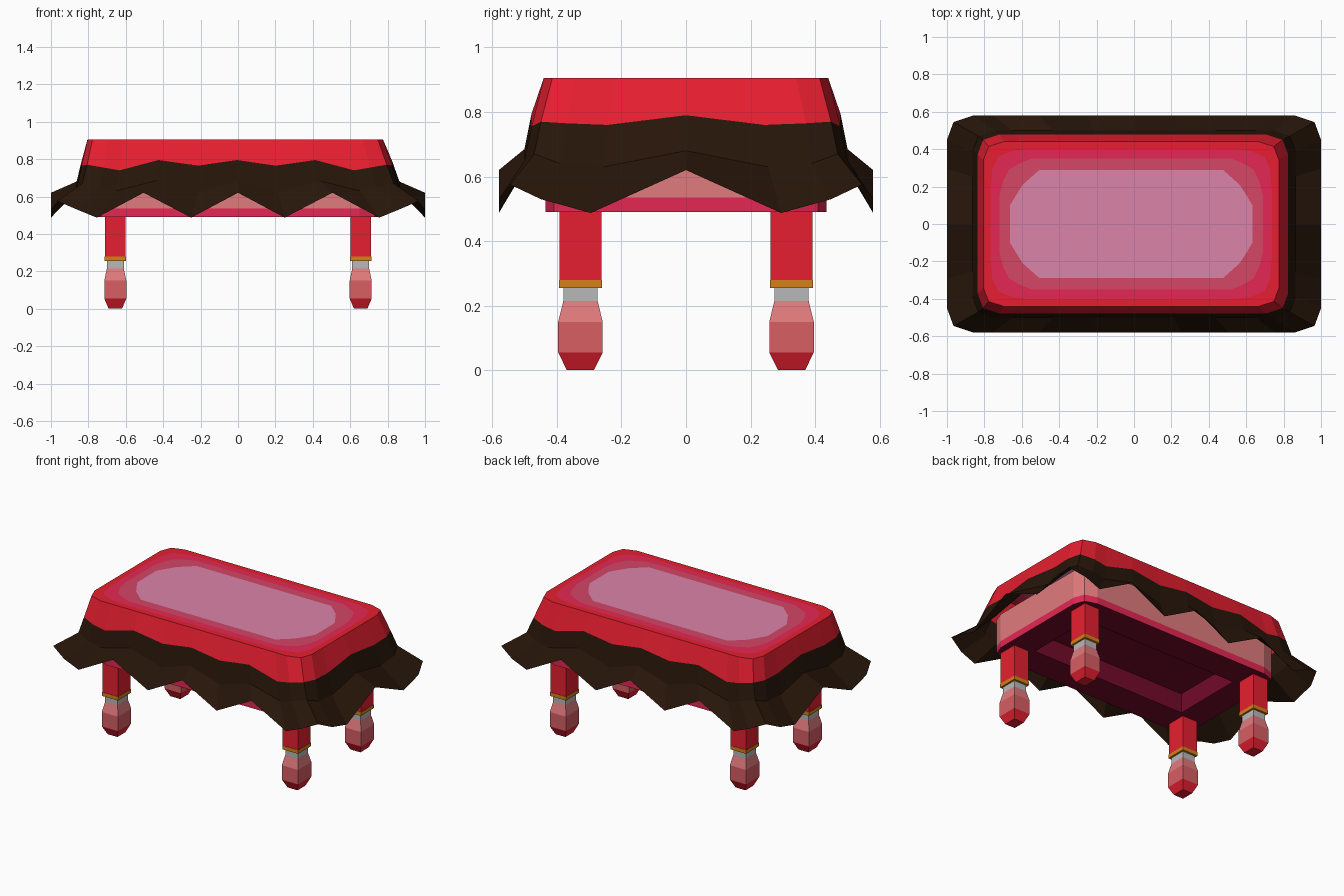
import bpy, bmesh

if "Cube" in bpy.data.objects:
    bpy.data.objects.remove(bpy.data.objects["Cube"])


def mat(name, r, g, b):
    m = bpy.data.materials.new(name)
    m.diffuse_color = tuple(c ** 2.2 for c in (r, g, b)) + (1,)
    m.use_nodes = True
    m.node_tree.nodes["Principled BSDF"].inputs["Base Color"].default_value = m.diffuse_color
    return m


RED = mat("red", .90, .14, .20)
ROSE = mat("rose", .89, .17, .33)
DUSK = mat("dusk", .83, .28, .40)
PINK = mat("pink", .86, .51, .66)
BROWN = mat("brown", .17, .11, .07)
SALMON = mat("salmon", .88, .48, .49)
CORAL = mat("coral", .84, .37, .39)
GOLD = mat("gold", .83, .50, .11)
GREY = mat("grey", .72, .72, .72)
MAROON = mat("maroon", .45, .07, .18)


def loft(name, rings, mats, start=None, end=None):
    """Skin successive rings; mats gives one material per band, start/end cap them."""
    me = bpy.data.meshes.new(name)
    ob = bpy.data.objects.new(name, me)
    bpy.context.collection.objects.link(ob)
    used = list(dict.fromkeys(m for m in mats + [start, end] if m))
    for m in used:
        me.materials.append(m)
    bm = bmesh.new()
    vs = [[bm.verts.new(p) for p in ring] for ring in rings]
    n = len(rings[0])
    for a, b, m in zip(vs, vs[1:], mats):
        for i in range(n):
            j = (i + 1) % n
            bm.faces.new((a[i], a[j], b[j], b[i])).material_index = used.index(m)
    if start:
        bm.faces.new(vs[0][::-1]).material_index = used.index(start)
    if end:
        bm.faces.new(vs[-1]).material_index = used.index(end)
    bmesh.ops.recalc_face_normals(bm, faces=bm.faces)
    bm.to_mesh(me)
    bm.free()
    return ob


def full(q):
    """Mirror a quarter (x-middle to y-middle) into a closed counter-clockwise ring."""
    half = q[::-1] + [(-x, y, z) for x, y, z in q[1:]]
    return half + [(x, -y, z) for x, y, z in half[-2:0:-1]]


# Shared rounded outline, from the middle of the long side to the middle of the short side
OUTLINE = [(0, .58), (.25, .58), (.505, .58), (.755, .58), (.86, .58),
           (.965, .545), (1, .45), (1, .295), (1, 0)]
PANEL = [(0, .29), (.16, .29), (.32, .29), (.49, .29), (.535, .25),
         (.58, .21), (.615, .155), (.648, .10), (.648, 0)]
UPPER = [.795, .765, .795, .74, .755, .77, .765, .76, .79]
MIDDLE = [.685, .62, .685, .63, .65, .67, .64, .63, .68]
LOWER = [.62, .487, .62, .487, .53, .575, .53, .487, .62]


def ring(sx, sy, zs, dx=0.0):
    zs = zs if isinstance(zs, list) else [zs] * len(OUTLINE)
    return [(x + dx, y, z) for x, y, z in
            full([(x * sx, y * sy, z) for (x, y), z in zip(OUTLINE, zs)])]


def panel_ring(t):
    q = [(x * .79 * (1 - t) + u * t, y * .76 * (1 - t) + v * t, .905)
         for (x, y), (u, v) in zip(OUTLINE, PANEL)]
    return [(x - .015, y, z) for x, y, z in full(q)]


# Table top with concentric coloured borders
loft("table_top", [ring(.83, .825, UPPER, -.006)] + [panel_ring(t) for t in (0, .27, .6, 1)],
     [RED, RED, ROSE, DUSK], end=PINK)

# Zigzag cloth skirt
loft("cloth_skirt", [ring(1, 1, LOWER), ring(.863, .863, MIDDLE), ring(.83, .825, UPPER, -.006)],
     [BROWN, BROWN])

# Apron with a recessed underside
def rect(hx, hy, z):
    return full([(x / .76 * hx, y / .435 * hy, z) for x, y in [(x * .76, y * .75) for x, y in OUTLINE]])


def box_ring(hx, hy, z):
    return full([(min(i / 5, 1) * hx, (1 if i <= 5 else (8 - i) / 3) * hy, z) for i in range(9)])


loft("apron", [ring(.755, .75, .72), ring(.755, .75, .535), ring(.755, .75, .49),
               box_ring(.57, .24, .49), box_ring(.57, .24, .62)],
     [SALMON, ROSE, MAROON, MAROON], start=SALMON, end=MAROON)

# Turned square legs: (half width in y, height)
LEG = [(.042, 0), (.069, .055), (.069, .15), (.053, .215), (.053, .255),
       (.067, .255), (.067, .28), (.065, .28), (.065, .5)]
BANDS = [RED, CORAL, SALMON, GREY, GOLD, GOLD, RED, RED]
for sx, side in ((-1, "left"), (1, "right")):
    for sy, end in ((-1, "front"), (1, "back")):
        rings = [[(sx * .656 + a * h * .855, sy * .327 + b * h, z)
                  for a, b in ((-1, -1), (1, -1), (1, 1), (-1, 1))] for h, z in LEG]
        loft(f"{end}_{side}_leg", rings, BANDS, start=RED, end=RED)
